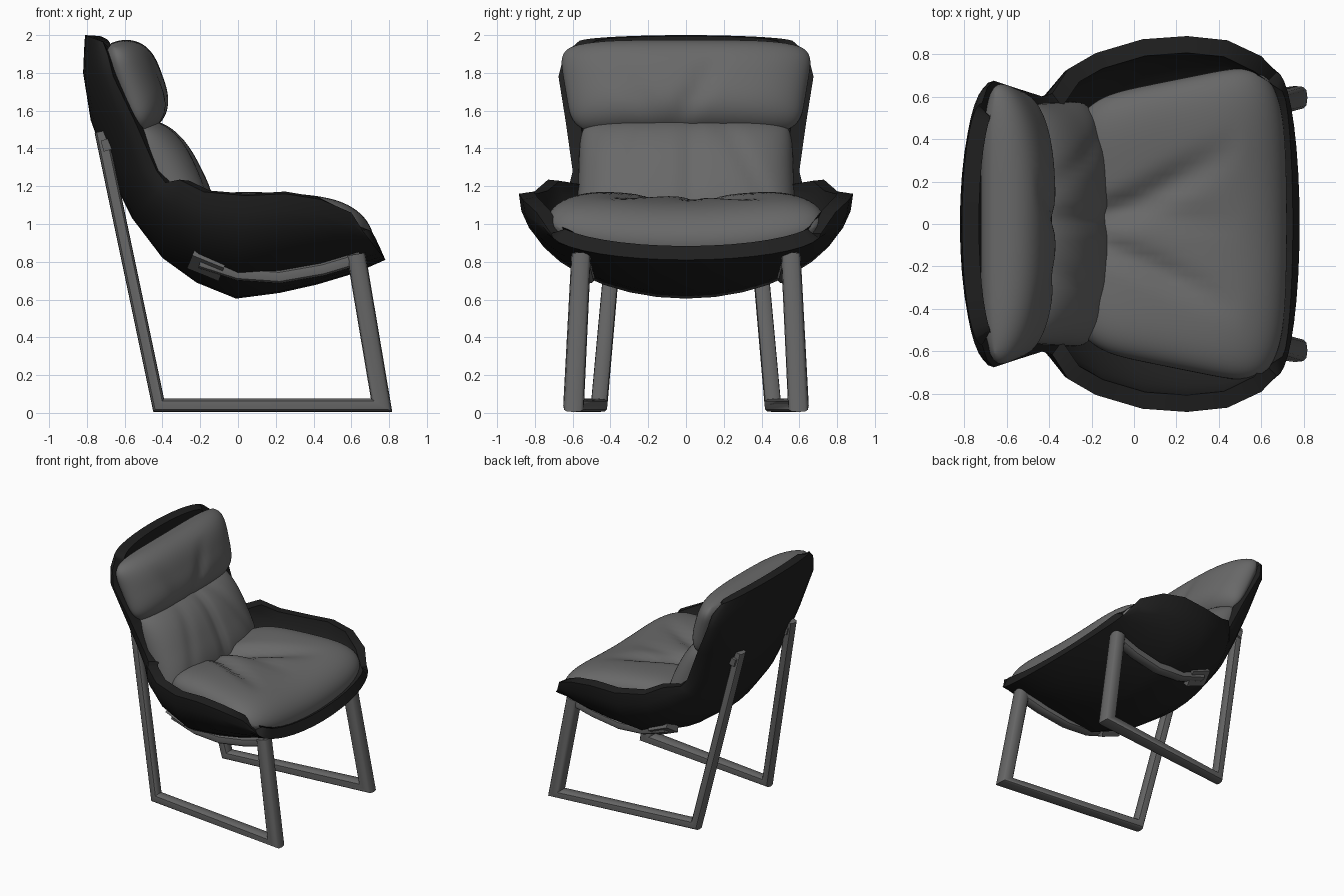
import bpy, bmesh, math
from mathutils import Vector, Matrix

if "Cube" in bpy.data.objects:
    bpy.data.objects.remove(bpy.data.objects["Cube"])


def material(name, g):
    m = bpy.data.materials.new(name)
    m.diffuse_color = (g, g, g, 1)
    m.use_nodes = True
    m.node_tree.nodes["Principled BSDF"].inputs["Base Color"].default_value = m.diffuse_color
    return m


BLACK = material("black shell", 0.014)
GREY = material("grey fabric", 0.14)
STEEL = material("grey metal", 0.13)


def finish(name, bm, mat, angle=40, thickness=0, recalc=True):
    if recalc:
        bmesh.ops.recalc_face_normals(bm, faces=bm.faces)
    me = bpy.data.meshes.new(name)
    bm.to_mesh(me)
    bm.free()
    me.materials.append(mat)
    ob = bpy.data.objects.new(name, me)
    bpy.context.collection.objects.link(ob)
    bpy.ops.object.select_all(action='DESELECT')
    ob.select_set(True)
    bpy.context.view_layer.objects.active = ob
    if thickness:
        mod = ob.modifiers.new("thickness", 'SOLIDIFY')
        mod.thickness = thickness
        mod.offset = -1
        bpy.ops.object.modifier_apply(modifier=mod.name)
    bpy.ops.object.shade_smooth_by_angle(angle=math.radians(angle))
    return ob


def add_grid(bm, rows):
    vs = [[bm.verts.new(p) for p in r] for r in rows]
    for a, b in zip(vs, vs[1:]):
        for j in range(len(a) - 1):
            bm.faces.new((a[j], a[j + 1], b[j + 1], b[j]))


# Shell: stations from the top of the back to the front lip,
# each with a spine point (x, z) and a rim point (x, y, z)
stations = [
    ((-0.81, 2.00), (-0.715, 0.57, 1.965)),
    ((-0.815, 1.92), (-0.69, 0.645, 1.90)),
    ((-0.82, 1.80), (-0.66, 0.675, 1.78)),
    ((-0.78, 1.55), (-0.54, 0.635, 1.53)),
    ((-0.68, 1.27), (-0.43, 0.60, 1.28)),
    ((-0.56, 1.03), (-0.385, 0.615, 1.22)),
    ((-0.40, 0.82), (-0.31, 0.73, 1.235)),
    ((-0.22, 0.69), (-0.18, 0.805, 1.17)),
    ((-0.01, 0.605), (0.04, 0.87, 1.15)),
    ((0.22, 0.635), (0.25, 0.885, 1.16)),
    ((0.42, 0.68), (0.44, 0.865, 1.13)),
    ((0.62, 0.74), (0.60, 0.79, 1.06)),
    ((0.78, 0.81), (0.67, 0.715, 0.95)),
]
rows = []
for (px, pz), (rx, ry, rz) in stations:
    row = []
    for j in range(-9, 10):
        a = j / 9 * math.pi / 2
        lift = 1 - math.cos(a)
        row.append((px + (rx - px) * lift, ry * math.sin(a), pz + (rz - pz) * lift))
    rows.append(row)
bm = bmesh.new()
add_grid(bm, rows)
finish("shell", bm, BLACK, 50, thickness=0.08, recalc=False)


# Cushions: two bulging sheets joined along a rounded outline
def pillow(name, place, normal, front, back, crease, p=4, corner=0.12, n=44):
    normal = Vector(normal).normalized()
    ts = [math.sin(math.pi / 2 * (2 * i / n - 1)) for i in range(n + 1)]
    bm = bmesh.new()
    for h, folds in ((front, True), (-back, False)):
        rows = []
        for u in ts:
            row = []
            for v in ts:
                x = u * (1 - corner * v ** 6)
                y = v * (1 - corner * u ** 6)
                puff = math.sqrt(max(0, (1 - abs(u) ** p) * (1 - v ** 4)))
                k = h + (crease(x, y) if folds else 0)
                row.append(Vector(place(x, y)) + normal * puff * k)
            rows.append(row)
        add_grid(bm, rows)
    bmesh.ops.remove_doubles(bm, verts=bm.verts, dist=0.0004)
    finish(name, bm, GREY, 60)


def fold(d, width, depth):
    return -depth * math.exp(-(d / width) ** 2)


def fade(x, a, b):
    return max(0, min(1, (x - a) / (b - a)))


def seat_place(u, v):
    t = (u + 1) / 2
    w = 0.58 + 0.20 * t
    return (-0.30 + 1.02 * t - 0.03 * v * v * t, w * v, 0.97 - 0.06 * t ** 3 + 0.08 * v * v)


def seat_crease(u, v):
    f = 1 - fade(u, -0.1, 0.6)
    return f * (fold(v - 0.30 - 0.35 * u, 0.11, 0.05) + fold(v + 0.38 + 0.3 * u, 0.09, 0.04)
                + fold(v - 0.05 + 0.1 * u, 0.08, 0.02)) + 0.015 * v * v


pillow("seat_cushion", seat_place, (0, 0, 1), 0.18, 0.19, seat_crease)


def lower_place(u, v):
    t = (u + 1) / 2
    return (-0.22 - 0.32 * t, (0.58 - 0.02 * t) * v, 0.90 + 0.64 * t)


def lower_crease(u, v):
    return fold(v - 0.05, 0.07, 0.022) + fold(v - 0.6 + 0.3 * u, 0.1, 0.012) + fold(v + 0.55 - 0.2 * u, 0.1, 0.012)


pillow("lumbar_cushion", lower_place, (0.93, 0, 0.37), 0.20, 0.14, lower_crease, p=2.6, corner=0.05)


def head_place(u, v):
    t = (u + 1) / 2
    return (-0.49 - 0.175 * t, (0.60 + 0.08 * t) * v, 1.48 + 0.48 * t)


def head_crease(u, v):
    f = 1 - fade(u, -0.4, 0.6)
    return f * (fold(v - 0.15 - 0.2 * u, 0.1, 0.025) + fold(v + 0.5 + 0.2 * u, 0.12, 0.015)) - 0.03 * v * v


pillow("head_cushion", head_place, (0.93, 0, 0.37), 0.19, 0.11, head_crease, p=3, corner=0.1)


# Tubes: rounded-box section swept along a path that bends in the side plane, with mitred corners
def soft(c):
    return math.copysign(abs(c) ** 0.6, c) if abs(c) > 1e-6 else 0


def tube(name, path, half, depth, sides=12):
    pts = [Vector(p) for p in path]
    norms = []
    for a, b in zip(pts, pts[1:]):
        d = Vector((b.x - a.x, b.z - a.z)).normalized()
        norms.append(Vector((-d.y, d.x)))
    bm = bmesh.new()
    rings = []
    for i, p in enumerate(pts):
        j, k = max(i - 1, 0), min(i, len(norms) - 1)
        n1, n2, w1, w2 = norms[j], norms[k], half[j], half[k]
        det = n1.x * n2.y - n1.y * n2.x
        if abs(det) < 0.5:
            m = (n1 + n2).normalized() * (w1 + w2) / 2
        else:
            m = Vector(((w1 * n2.y - w2 * n1.y) / det, (n1.x * w2 - n2.x * w1) / det))
        ring = []
        for s in range(sides):
            a = 2 * math.pi * s / sides
            c = soft(math.cos(a))
            ring.append(bm.verts.new((p.x + m.x * c, p.y + depth[i] * soft(math.sin(a)), p.z + m.y * c)))
        rings.append(ring)
    for a, b in zip(rings, rings[1:]):
        for s in range(sides):
            t = (s + 1) % sides
            bm.faces.new((a[s], a[t], b[t], b[s]))
    bm.faces.new(rings[0])
    bm.faces.new(rings[-1])
    finish(name, bm, STEEL, 40)


for side, s in (("left", 1), ("right", -1)):
    # Sled leg: back leg, floor bar, front leg
    tube(side + "_sled_leg",
         [(-0.725, 0.33 * s, 1.49), (-0.42, 0.46 * s, 0.04), (0.76, 0.595 * s, 0.04), (0.625, 0.555 * s, 0.84)],
         [0.035, 0.035, 0.05], [0.04, 0.044, 0.055, 0.052])
    # Rail under the seat
    tube(side + "_seat_rail",
         [(0.65, 0.555 * s, 0.82), (0.45, 0.54 * s, 0.76), (0.22, 0.53 * s, 0.72),
          (0.0, 0.53 * s, 0.735), (-0.20, 0.53 * s, 0.80)],
         [0.036] * 4, [0.045] * 5)
    # Mounting plate at the rear end of the rail
    bm = bmesh.new()
    mat = (Matrix.Translation((-0.165, 0.53 * s, 0.785)) @ Matrix.Rotation(math.radians(22), 4, 'Y')
           @ Matrix.Rotation(math.radians(35 * s), 4, 'X') @ Matrix.Diagonal((0.18, 0.13, 0.05, 1)))
    bmesh.ops.create_cube(bm, size=1, matrix=mat)
    finish(side + "_rail_plate", bm, STEEL, 30)
    # Bracket where the back leg meets the shell
    bm = bmesh.new()
    mat = (Matrix.Translation((-0.69, 0.34 * s, 1.42)) @ Matrix.Rotation(math.radians(-15), 4, 'Y')
           @ Matrix.Diagonal((0.06, 0.11, 0.06, 1)))
    bmesh.ops.create_cube(bm, size=1, matrix=mat)
    finish(side + "_back_bracket", bm, STEEL, 30)
